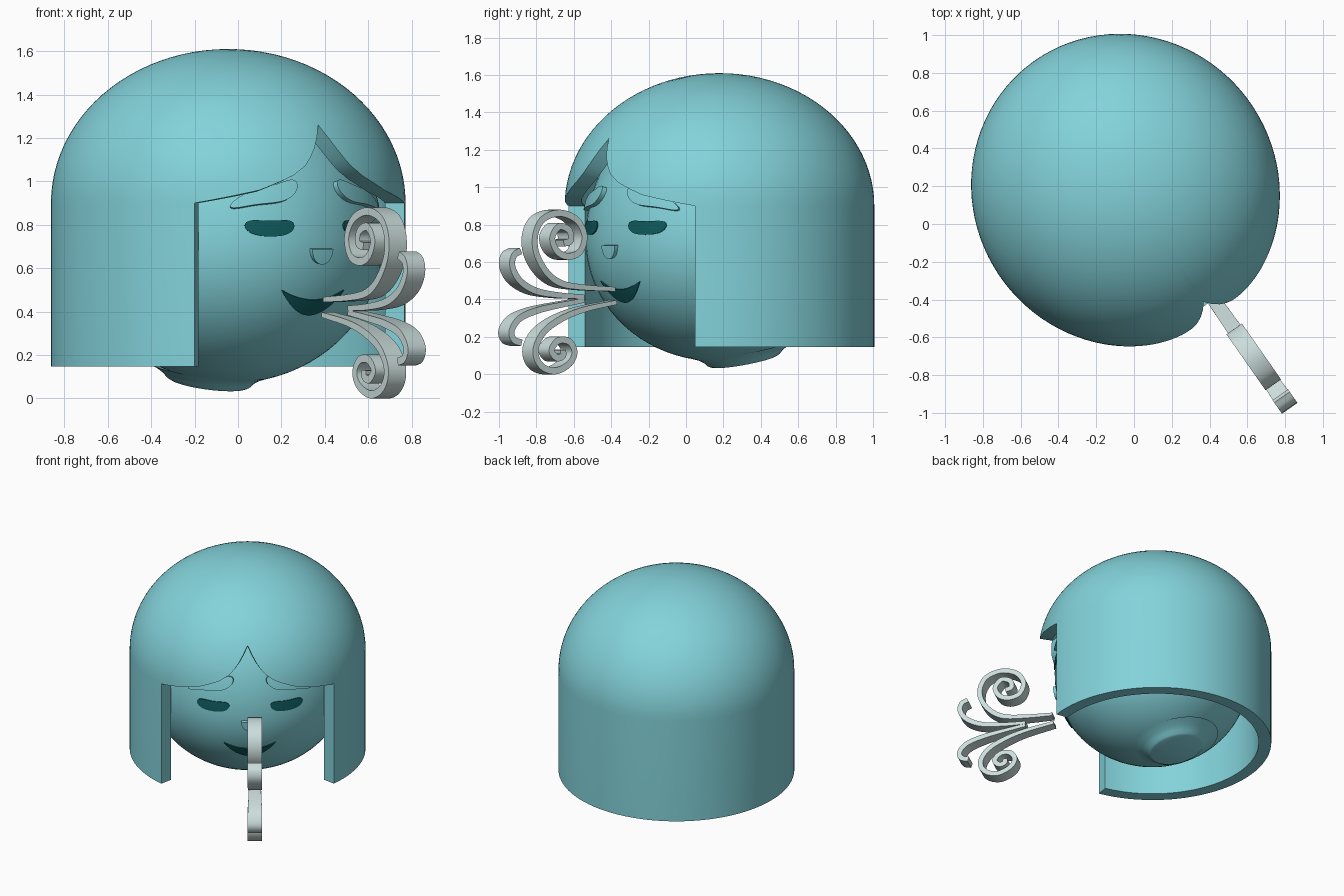
import bpy, bmesh, math
from mathutils import Matrix, Vector

if "Cube" in bpy.data.objects:
    bpy.data.objects.remove(bpy.data.objects["Cube"])

# Everything is modelled facing -y, then the whole head is turned 35 degrees
PLACE = Matrix.Translation((-0.045, 0.179, 0)) @ Matrix.Rotation(math.radians(35), 4, 'Z')


def material(name, rgb):
    m = bpy.data.materials.new(name)
    m.diffuse_color = (*rgb, 1)
    m.use_nodes = True
    m.node_tree.nodes["Principled BSDF"].inputs["Base Color"].default_value = m.diffuse_color
    return m


TURQUOISE = material("turquoise", (0.225, 0.645, 0.70))
DARK_TEAL = material("dark_teal", (0.005, 0.105, 0.112))
PALE_GREY = material("pale_grey", (0.60, 0.73, 0.715))


def finish(name, bm, mat, angle=35):
    bmesh.ops.remove_doubles(bm, verts=bm.verts, dist=0.0002)
    bmesh.ops.recalc_face_normals(bm, faces=bm.faces)
    bm.transform(PLACE)
    me = bpy.data.meshes.new(name)
    bm.to_mesh(me)
    bm.free()
    me.materials.append(mat)
    ob = bpy.data.objects.new(name, me)
    bpy.context.collection.objects.link(ob)
    bpy.ops.object.select_all(action='DESELECT')
    ob.select_set(True)
    bpy.context.view_layer.objects.active = ob
    bpy.ops.object.shade_smooth_by_angle(angle=math.radians(angle))
    return ob


def bridge(bm, a, b, closed=False):
    n = len(a)
    for i in range(n if closed else n - 1):
        j = (i + 1) % n
        bm.faces.new((a[i], a[j], b[j], b[i]))


def lerp_table(table, x):
    for (x0, y0), (x1, y1) in zip(table, table[1:]):
        if x <= x1:
            return y0 + (y1 - y0) * (x - x0) / (x1 - x0)
    return table[-1][1]


# ---- head: ellipsoid, taller above than below ----
R, HZ, UP, DOWN, HY = 0.70, 0.72, 0.78, 0.65, -0.02
bm = bmesh.new()
bmesh.ops.create_uvsphere(bm, u_segments=64, v_segments=40, radius=1)
for v in bm.verts:
    v.co = (v.co.x * R, HY + v.co.y * R, HZ + v.co.z * (UP if v.co.z > 0 else DOWN))
finish("head", bm, TURQUOISE)


def on_face(x, z, lift):
    h = UP if z > HZ else DOWN
    d = math.sqrt(max(0, 1 - (x / R) ** 2 - ((z - HZ) / h) ** 2))
    n = Vector((x / R ** 2, -d / R, (z - HZ) / h ** 2)).normalized()
    return Vector((x, HY - R * d, z)) + n * lift


# ---- neck stub: short flared disc, tilted ----
bm = bmesh.new()
rings = []
for r, up in ((0.30, 0.075), (0.245, 0.05), (0.21, 0.025), (0.195, 0.008), (0.18, 0.0)):
    ring = []
    for i in range(40):
        a = math.tau * i / 40
        y = r * math.sin(a)
        ring.append(bm.verts.new((r * math.cos(a), 0.16 + y, 0.072 + up + 0.22 * y)))
    rings.append(ring)
for a, b in zip(rings, rings[1:]):
    bridge(bm, a, b, True)
bm.faces.new(rings[-1])
finish("neck_stub", bm, TURQUOISE)

# ---- hair: domed shell with a face opening and a peaked fringe ----
A, B, T, Z0, DOME, BOTTOM = 0.807, 0.838, 0.09, 0.90, 0.71, 0.147
HAIRLINE = [(0, 1.26), (0.06, 1.16), (0.12, 1.08), (0.2, 1.025), (0.35, 0.96), (0.59, 0.90)]
EDGE = math.asin(0.59 / A)
NO, NS, ROWS = 40, 72, 24
angles = [-EDGE + 2 * EDGE * i / NO for i in range(NO + 1)]
angles += [EDGE + (math.tau - 2 * EDGE) * i / NS for i in range(1, NS)]
N = len(angles)


def hair_point(phi, u, t):
    return ((A - t) * math.sin(phi) * math.cos(u), -(B - t) * math.cos(phi) * math.cos(u),
            Z0 + (DOME - t) * math.sin(u))


bm = bmesh.new()
shells, hems = [], []
for t in (0, T):
    cols, hem = [], {}
    for i, phi in enumerate(angles):
        u0 = 0
        if i <= NO:
            z = lerp_table(HAIRLINE, abs(A * math.sin(phi)))
            u0 = math.asin(max(0, (z - Z0) / DOME))
        us = [u0 + (math.pi / 2 - u0) * k / ROWS for k in range(ROWS + 1)]
        cols.append([bm.verts.new(hair_point(phi, u, t)) for u in us])
        if i >= NO or i == 0:
            x, y, _ = hair_point(phi, 0, t)
            hem[i] = bm.verts.new((x, y, BOTTOM))
    for i in range(N):
        j = (i + 1) % N
        bridge(bm, cols[i], cols[j])
        if i >= NO:
            bm.faces.new((cols[i][0], cols[j][0], hem[j], hem[i]))
    shells.append(cols)
    hems.append(hem)
(co, ci), (ho, hi) = shells, hems
for i in range(N):
    j = (i + 1) % N
    if i < NO:
        bm.faces.new((co[i][0], co[j][0], ci[j][0], ci[i][0]))
    else:
        bm.faces.new((ho[i], ho[j], hi[j], hi[i]))
for i in (0, NO):
    bm.faces.new((co[i][0], ci[i][0], hi[i], ho[i]))
finish("hair", bm, TURQUOISE)


# ---- face details: plates laid over the head surface ----
def face_plate(name, shape, lift, mat, n=28, m=5):
    """shape(s) gives (x, top z, bottom z) for s from -1 to 1."""
    bm = bmesh.new()
    cols = []
    for i in range(n + 1):
        x, zt, zb = shape(-math.cos(math.pi * i / n))
        zs = [zt + (zb - zt) * k / m for k in range(m + 1)]
        cols.append([bm.verts.new(on_face(x, zt, -0.02))]
                    + [bm.verts.new(on_face(x, z, lift)) for z in zs]
                    + [bm.verts.new(on_face(x, zb, -0.02))])
    for a, b in zip(cols, cols[1:]):
        bridge(bm, a, b)
    bmesh.ops.dissolve_degenerate(bm, dist=0.0001, edges=bm.edges)
    finish(name, bm, mat)


def bean(x, z, h, s):
    h *= math.sqrt(max(0, 1 - s ** 4))
    return x, z + h, z - h


CX = 0.015
for side, tag in ((-1, "left"), (1, "right")):
    face_plate("eye_" + tag, lambda s: bean(CX + side * (0.25 + 0.11 * s),
               0.782 + 0.014 * s * s, 0.036, s), 0.006, DARK_TEAL)
    face_plate("brow_" + tag, lambda s: bean(CX + side * (0.26 + 0.15 * s),
               0.93 - 0.05 * s + 0.008 * math.sin(3 * s), 0.036 - 0.012 * s, s), 0.025, TURQUOISE)
face_plate("mouth", lambda s: (CX + 0.175 * s, 0.455 + 0.045 * s * s, 0.385 + 0.112 * s * s),
           0.006, DARK_TEAL)
face_plate("nose", lambda s: (CX + 0.058 * s, 0.69, 0.69 - 0.07 * math.sqrt(max(0, 1 - s * s))),
           0.022, TURQUOISE)


# ---- breath curls: ribbons swept along smooth paths (forward, z) ----
def smooth_path(pts, steps=7):
    p = [Vector(q) for q in pts]
    p = [2 * p[0] - p[1]] + p + [2 * p[-1] - p[-2]]
    out = []
    for a, b, c, d in zip(p, p[1:], p[2:], p[3:]):
        for k in range(steps):
            t = k / steps
            out.append(0.5 * (2 * b + (c - a) * t + (2 * a - 5 * b + 4 * c - d) * t * t
                              + (3 * b - a - 3 * c + d) * t ** 3))
    return out + [p[-2]]


def ribbon(name, pts):
    path = smooth_path(pts)
    bm = bmesh.new()
    secs = []
    for i, p in enumerate(path):
        d = (path[min(i + 1, len(path) - 1)] - path[max(i - 1, 0)]).normalized()
        n = Vector((-d.y, d.x)) * min(0.018, 0.012 + 0.0004 * i)
        w = min(0.05, 0.036 + 0.0006 * i)
        secs.append([bm.verts.new((0.05 + sx * w, -(p + n * sn).x, (p + n * sn).y))
                     for sx, sn in ((-1, -1), (1, -1), (1, 1), (-1, 1))])
    for a, b in zip(secs, secs[1:]):
        bridge(bm, a, b, True)
    bm.faces.new(secs[0])
    bm.faces.new(secs[-1])
    finish(name, bm, PALE_GREY)


ribbon("breath_curl_upper_large", [
    (0.74, 0.455), (0.95, 0.465), (1.10, 0.487), (1.2, 0.55), (1.265, 0.65), (1.27, 0.75),
    (1.22, 0.83), (1.11, 0.862), (1.0, 0.825), (0.95, 0.74), (0.98, 0.655), (1.06, 0.63),
    (1.13, 0.66), (1.16, 0.73), (1.115, 0.79), (1.05, 0.77), (1.04, 0.715), (1.085, 0.70)])
ribbon("breath_curl_upper_small", [
    (0.94, 0.415), (1.1, 0.422), (1.26, 0.445), (1.37, 0.5), (1.42, 0.575), (1.41, 0.635),
    (1.365, 0.66)])
ribbon("breath_curl_lower_small", [
    (0.94, 0.395), (1.1, 0.37), (1.25, 0.342), (1.37, 0.3), (1.425, 0.235), (1.41, 0.185),
    (1.36, 0.168)])
ribbon("breath_curl_lower_large", [
    (0.73, 0.385), (0.95, 0.345), (1.1, 0.295), (1.21, 0.23), (1.265, 0.15), (1.26, 0.08),
    (1.21, 0.032), (1.13, 0.019), (1.045, 0.06), (1.015, 0.12), (1.05, 0.175), (1.12, 0.18),
    (1.165, 0.13), (1.13, 0.088), (1.09, 0.10), (1.09, 0.13)])
